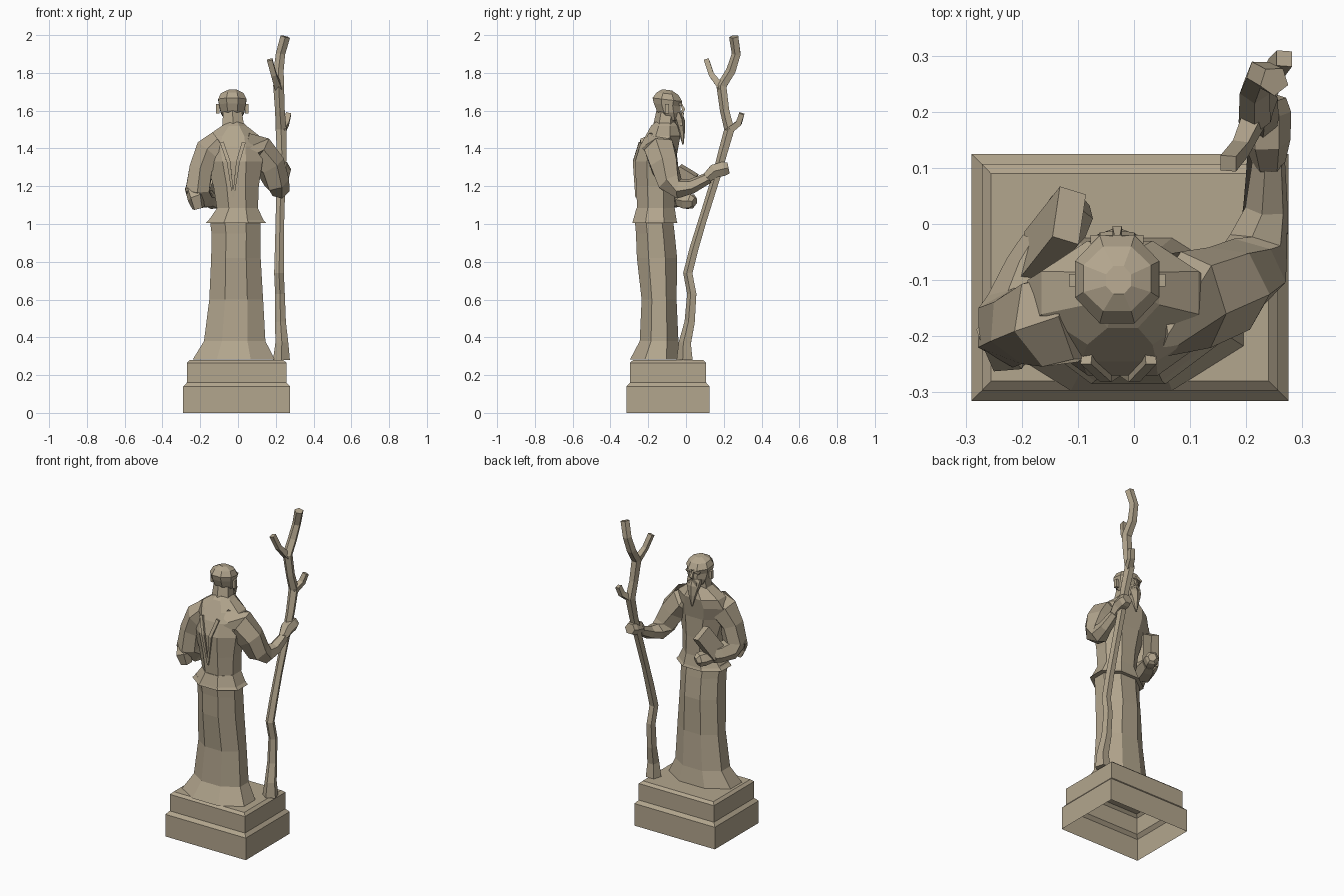
import bpy, bmesh
from math import cos, sin, pi, radians
from mathutils import Vector, Matrix, Euler

stone = bpy.data.materials.new("stone")
stone.diffuse_color = (0.45, 0.38, 0.27, 1)


def make(name, rings, cap_start=True, cap_end=True):
    """Skin a list of equally sized point rings into a flat-faced object."""
    bm = bmesh.new()
    vs = [[bm.verts.new(p) for p in r] for r in rings]
    n = len(vs[0])
    for a, b in zip(vs, vs[1:]):
        for i in range(n):
            j = (i + 1) % n
            bm.faces.new((a[i], a[j], b[j], b[i]))
    if cap_start:
        bm.faces.new(vs[0][::-1])
    if cap_end:
        bm.faces.new(vs[-1])
    bmesh.ops.recalc_face_normals(bm, faces=bm.faces)
    me = bpy.data.meshes.new(name)
    bm.to_mesh(me)
    bm.free()
    me.materials.append(stone)
    ob = bpy.data.objects.new(name, me)
    bpy.context.collection.objects.link(ob)
    return ob


def loft(name, sections, n=8, tilt=0, **caps):
    """Sections are (x0, x1, y0, y1, z) boxes that an n-gon fills."""
    k = 1 / cos(pi / n)
    rings = []
    for x0, x1, y0, y1, z in sections:
        ring = []
        for i in range(n):
            a = 2 * pi * (i + .5) / n
            dy = (y1 - y0) / 2 * k * sin(a)
            ring.append(((x0 + x1) / 2 + (x1 - x0) / 2 * k * cos(a), (y0 + y1) / 2 + dy, z + tilt * dy))
        rings.append(ring)
    return make(name, rings, **caps)


def tube(name, points, n=5, ref=(0, 1, 0)):
    """Points are (x, y, z, radius) along a path."""
    c = [Vector(p[:3]) for p in points]
    rings = []
    for i, p in enumerate(points):
        t = (c[min(i + 1, len(c) - 1)] - c[max(i - 1, 0)]).normalized()
        u = t.cross(Vector(ref)).normalized()
        v = t.cross(u)
        rings.append([c[i] + p[3] * (u * cos(2 * pi * (k + .5) / n) + v * sin(2 * pi * (k + .5) / n))
                      for k in range(n)])
    return make(name, rings)


def box(name, loc, size, rot=(0, 0, 0)):
    m = Matrix.LocRotScale(Vector(loc), Euler([radians(a) for a in rot]), Vector(size) / 2)
    q = [(-1, -1), (1, -1), (1, 1), (-1, 1)]
    return make(name, [[m @ Vector((x, y, z)) for x, y in q] for z in (-1, 1)])


# stepped plinth, open underneath
loft("plinth", [(-.29, .275, -.315, .125, 0), (-.29, .275, -.315, .125, .14),
                (-.271, .257, -.297, .107, .16), (-.271, .257, -.297, .107, .265),
                (-.255, .24, -.28, .09, .28)], n=4, cap_start=False)

# long robe with flared hem
loft("robe_skirt", [(-.24, .195, -.297, -.025, .282), (-.18, .145, -.245, -.04, .38),
                    (-.152, .133, -.235, -.05, .6), (-.142, .12, -.26, -.047, .82),
                    (-.14, .12, -.265, -.06, .95), (-.15, .12, -.272, -.07, 1.03)])

# tunic skirt below the belt
loft("tunic_skirt", [(-.17, .15, -.285, -.045, 1.005), (-.155, .135, -.28, -.05, 1.02),
                     (-.11, .105, -.262, -.06, 1.085)])

# torso tapering into the neck
loft("torso", [(-.11, .105, -.258, -.06, 1.07), (-.13, .11, -.264, -.06, 1.2),
               (-.17, .13, -.27, -.055, 1.33), (-.19, .135, -.245, -.04, 1.41),
               (-.165, .115, -.215, -.03, 1.465), (-.085, .045, -.185, -.045, 1.52),
               (-.07, .025, -.16, -.06, 1.54)])

# folds on the back
for x, top in ((-.05, -.085), (.0, .03)):
    tube("back_fold", [(top, -.24, 1.43, .014), (x, -.272, 1.33, .014),
                       (-.025, -.264, 1.14, .006)], n=4)

# neck, head bowed slightly forward
loft("neck", [(-.085, .035, -.17, -.06, 1.5), (-.078, .02, -.15, -.06, 1.6)], n=6)
loft("head", [(-.07, .012, -.12, -.035, 1.55), (-.092, .034, -.155, -.028, 1.592),
              (-.1, .04, -.17, -.03, 1.63), (-.105, .045, -.177, -.02, 1.658),
              (-.09, .03, -.155, -.04, 1.69), (-.05, -.005, -.125, -.075, 1.71)], tilt=-.12)

# ears, brows, moustache, mirrored about the face centre
for s in (-1, 1):
    box("ear", (-.03 + s * .077, -.1, 1.61), (.018, .022, .05))
    box("brow", (-.03 + s * .026, -.028, 1.64), (.04, .016, .014), (0, s * 15, 0))
    tube("moustache", [(-.03, -.018, 1.586, .009), (-.03 + s * .024, -.022, 1.57, .01),
                       (-.03 + s * .034, -.026, 1.52, .004)], n=4)

# nose and long beard
tube("nose", [(-.03, -.028, 1.64, .006), (-.03, -.012, 1.605, .012), (-.03, -.025, 1.592, .009)],
     n=4, ref=(1, 0, 0))
loft("beard", [(-.034, -.026, -.019, -.013, 1.42), (-.052, -.008, -.038, -.008, 1.49),
               (-.07, .01, -.06, -.01, 1.55), (-.075, .015, -.075, -.025, 1.59)], n=6)

# arm reaching forward to the staff
tube("staff_sleeve", [(.03, -.15, 1.41, .09), (.11, -.135, 1.385, .09), (.17, -.115, 1.31, .082),
                      (.205, -.085, 1.22, .07), (.222, -.035, 1.187, .055), (.236, .03, 1.2, .04),
                      (.24, .12, 1.245, .03)], n=6, ref=(.95, .1, -.3))
tube("staff_hand", [(.24, .11, 1.245, .03), (.237, .15, 1.28, .042), (.237, .2, 1.292, .043),
                    (.237, .225, 1.297, .034)], n=6, ref=(1, 0, 0))

# arm bent round the book
tube("book_sleeve", [(-.09, -.165, 1.41, .088), (-.15, -.17, 1.375, .088), (-.195, -.18, 1.29, .07),
                     (-.215, -.185, 1.18, .072), (-.2, -.15, 1.14, .065), (-.175, -.08, 1.135, .055),
                     (-.155, -.04, 1.135, .048)], n=6, ref=(.8, -.5, .1))
tube("sleeve_cuff", [(-.255, -.19, 1.2, .03), (-.225, -.225, 1.14, .045), (-.21, -.215, 1.085, .035)],
     n=5, ref=(1, 0, 0))
tube("book_hand", [(-.16, -.05, 1.13, .036), (-.125, 0, 1.12, .045), (-.11, .03, 1.12, .042),
                   (-.1, .045, 1.115, .025)], n=6, ref=(1, 0, 0))
box("book", (-.147, -.025, 1.21), (.05, .105, .18), (-32, 14, -17))

# gnarled staff with two side branches
tube("staff", [(.23, -.003, .28, .047), (.232, -.003, .37, .036), (.225, .022, .48, .03),
               (.222, .033, .63, .027), (.217, .012, .74, .027), (.22, .045, .87, .026),
               (.222, .09, 1.02, .024), (.228, .165, 1.26, .025), (.232, .195, 1.37, .027),
               (.228, .232, 1.5, .03), (.222, .207, 1.6, .027), (.215, .19, 1.73, .03),
               (.215, .24, 1.81, .028), (.225, .268, 1.9, .026), (.25, .255, 1.992, .027)],
     n=5, ref=(1, 0, 0))
tube("upper_branch", [(.215, .19, 1.72, .026), (.19, .135, 1.79, .02), (.168, .108, 1.87, .02)],
     n=4, ref=(1, 0, 0))
tube("lower_branch", [(.23, .225, 1.49, .026), (.255, .28, 1.535, .022), (.268, .295, 1.585, .02)],
     n=4, ref=(1, 0, 0))
